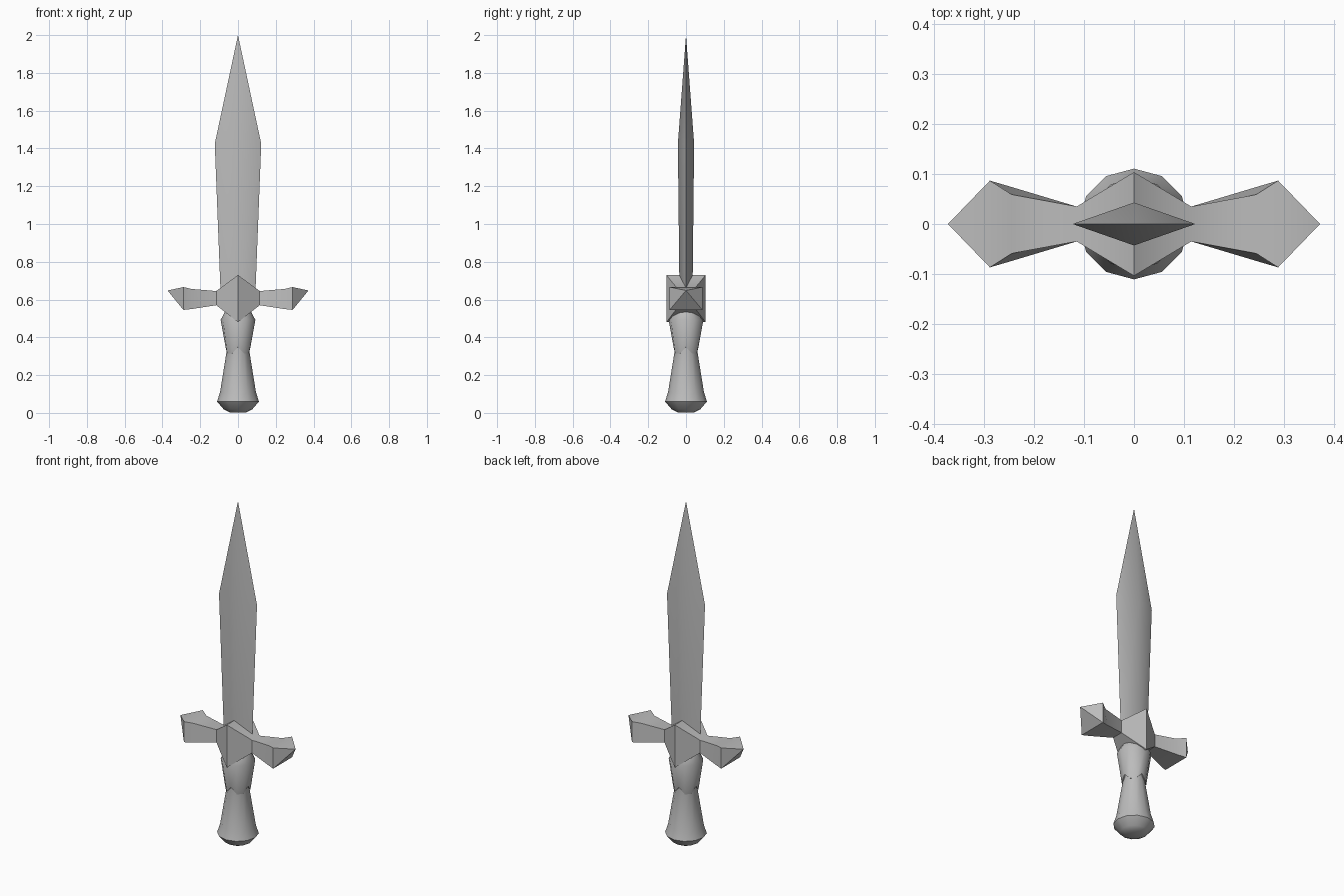
import bpy, bmesh
from math import cos, sin, pi, radians

cube = bpy.data.objects.get("Cube")
if cube:
    bpy.data.objects.remove(cube, do_unlink=True)

STEEL = (0.5, 0.5, 0.5, 1)
steel = bpy.data.materials.new("grey steel")
steel.use_nodes = True
steel.diffuse_color = STEEL
steel.node_tree.nodes["Principled BSDF"].inputs["Base Color"].default_value = STEEL


def loft(name, rings, angle=42):
    """Skin consecutive rings of points, fill both ends, smooth soft edges."""
    bm = bmesh.new()
    loops = [[bm.verts.new(p) for p in ring] for ring in rings]
    for a, b in zip(loops, loops[1:]):
        for i in range(len(a)):
            j = (i + 1) % len(a)
            bm.faces.new((a[i], a[j], b[j], b[i]))
    bm.faces.new(loops[0][::-1])
    bm.faces.new(loops[-1])
    bmesh.ops.remove_doubles(bm, verts=bm.verts, dist=0.0005)
    bmesh.ops.recalc_face_normals(bm, faces=bm.faces)
    mesh = bpy.data.meshes.new(name)
    bm.to_mesh(mesh)
    bm.free()
    obj = bpy.data.objects.new(name, mesh)
    bpy.context.collection.objects.link(obj)
    mesh.materials.append(steel)
    bpy.ops.object.select_all(action="DESELECT")
    obj.select_set(True)
    bpy.context.view_layer.objects.active = obj
    bpy.ops.object.shade_smooth_by_angle(angle=radians(angle))
    return obj


def circle(r, z, notch=0):
    """Twelve-sided ring; notch lifts the points facing front, back and sides."""
    return [(r * cos(i * pi / 6), r * sin(i * pi / 6),
             z + (notch if i % 3 == 0 else 0)) for i in range(12)]


def diamond(w, t, z):
    return [(w, 0, z), (0, t, z), (-w, 0, z), (0, -t, z)]


# Blade: diamond section, widening and then tapering to the tip
loft("blade", [diamond(0.09, 0.034, 0.58), diamond(0.123, 0.043, 1.425),
               diamond(0.0001, 0.0001, 2.0)], angle=50)

# Crossguard: rectangular sections (x, top y, bottom y, bottom z, top z)
half = [(0, 0.104, 0.104, 0.48, 0.73),
        (0.115, 0.035, 0.035, 0.57, 0.645),
        (0.245, 0.059, 0.074, 0.55, 0.656),
        (0.289, 0.087, 0.087, 0.545, 0.666),
        (0.373, 0, 0, 0.648, 0.648)]
sections = [(-s[0], *s[1:]) for s in half[:0:-1]] + half
loft("crossguard", [[(x, -yb, lo), (x, yb, lo), (x, yt, hi), (x, -yt, hi)]
                    for x, yt, yb, lo, hi in sections])

# Grip with its rounded pommel
loft("grip", [circle(0.045, 0.003), circle(0.075, 0.018), circle(0.111, 0.06),
              circle(0.095, 0.11), circle(0.058, 0.34), circle(0.07, 0.46),
              circle(0.07, 0.535)], angle=50)

# Collar: flared sleeve with a notched lower rim
loft("collar", [circle(0.052, 0.318, 0.035), circle(0.066, 0.314, 0.035),
                circle(0.092, 0.492), circle(0.07, 0.535)])
